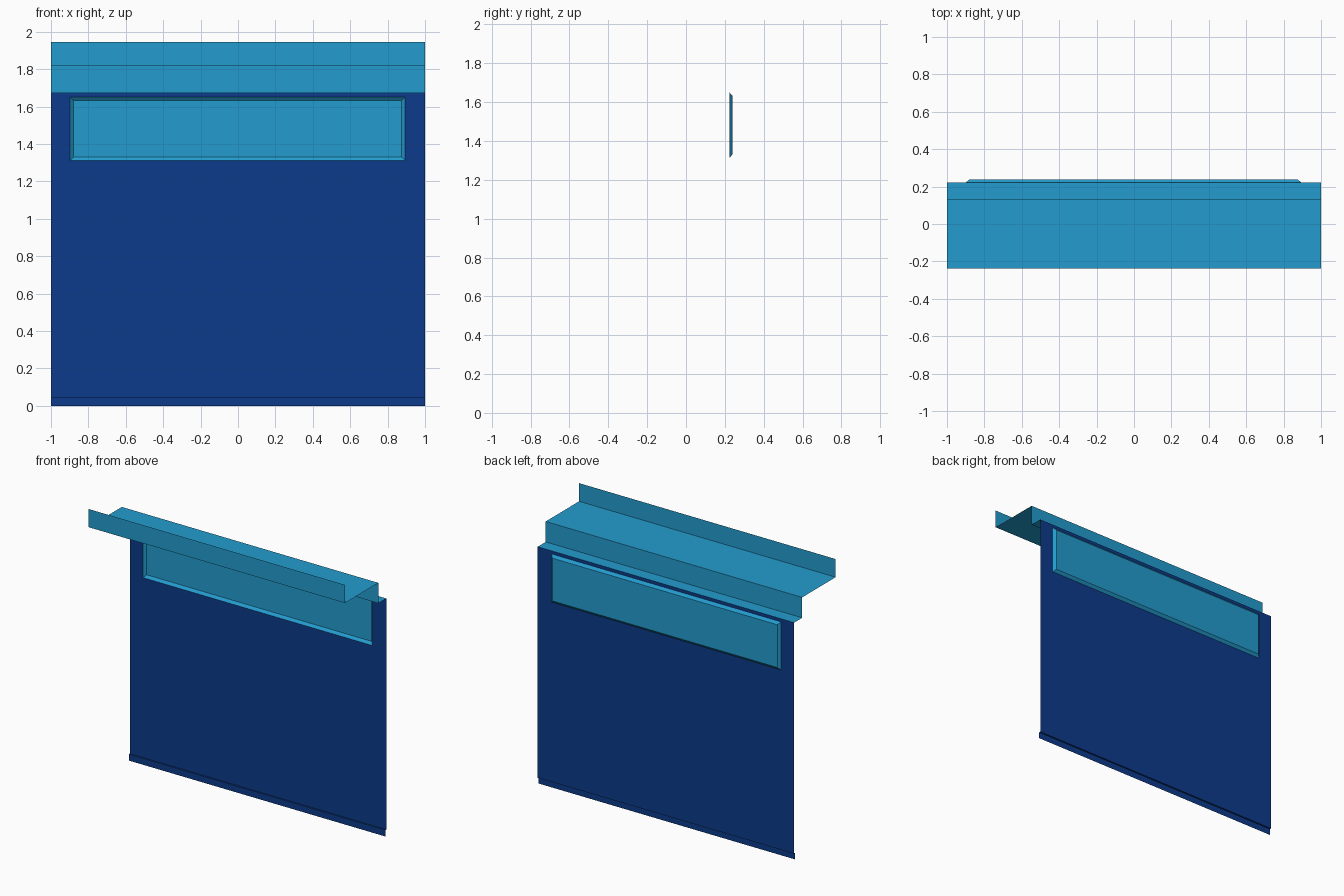
import bpy

if "Cube" in bpy.data.objects:
    bpy.data.objects.remove(bpy.data.objects["Cube"])


def material(name, rgb):
    m = bpy.data.materials.new(name)
    m.diffuse_color = (*rgb, 1)
    m.use_nodes = True
    m.node_tree.nodes["Principled BSDF"].inputs["Base Color"].default_value = m.diffuse_color
    return m


light_blue = material("light blue", (0.017, 0.335, 0.625))
dark_blue = material("dark blue", (0.004, 0.043, 0.258))


def sheet(name, verts, faces, mat):
    me = bpy.data.meshes.new(name)
    me.from_pydata(verts, [], faces)
    me.materials.append(mat)
    ob = bpy.data.objects.new(name, me)
    bpy.context.collection.objects.link(ob)
    return ob


def extrude_profile(name, profile, mat):
    """Sweep a (y, z) profile across the full width as a thin sheet."""
    verts = [(x, y, z) for y, z in profile for x in (-1, 1)]
    faces = [(2 * i, 2 * i + 1, 2 * i + 3, 2 * i + 2) for i in range(len(profile) - 1)]
    return sheet(name, verts, faces, mat)


WALL_Y, GLASS_Y = 0.223, 0.239
WALL_TOP, SKIRT_TOP = 1.673, 0.045
X0, X1, Z0, Z1 = -0.898, 0.893, 1.312, 1.651   # window opening

# folded roof sheet: front lip, flat roof, riser, small ledge above the wall
extrude_profile("folded_roof", [(-0.238, 1.945), (-0.238, 1.817), (0.134, 1.817),
                                (0.134, WALL_TOP), (WALL_Y, WALL_TOP)], light_blue)

# slightly stepped skirt at the foot of the wall
extrude_profile("wall_skirt", [(WALL_Y, SKIRT_TOP), (WALL_Y - 0.011, SKIRT_TOP),
                               (WALL_Y - 0.011, 0)], dark_blue)

# wall: 3 x 3 grid with the middle cell left open for the window
xs, zs = (-1, X0, X1, 1), (SKIRT_TOP, Z0, Z1, WALL_TOP)
sheet("wall", [(x, WALL_Y, z) for z in zs for x in xs],
      [(4 * r + c, 4 * r + c + 1, 4 * r + c + 5, 4 * r + c + 4)
       for r in range(3) for c in range(3) if (r, c) != (1, 1)], dark_blue)


# window: panel pushed out behind the wall with bevelled sides
def ring(d, y):
    return [(X0 + d, y, Z0 + d), (X1 - d, y, Z0 + d), (X1 - d, y, Z1 - d), (X0 + d, y, Z1 - d)]


sheet("recessed_window", ring(0, WALL_Y) + ring(0.019, GLASS_Y),
      [(i, (i + 1) % 4, (i + 1) % 4 + 4, i + 4) for i in range(4)] + [(4, 5, 6, 7)], light_blue)
